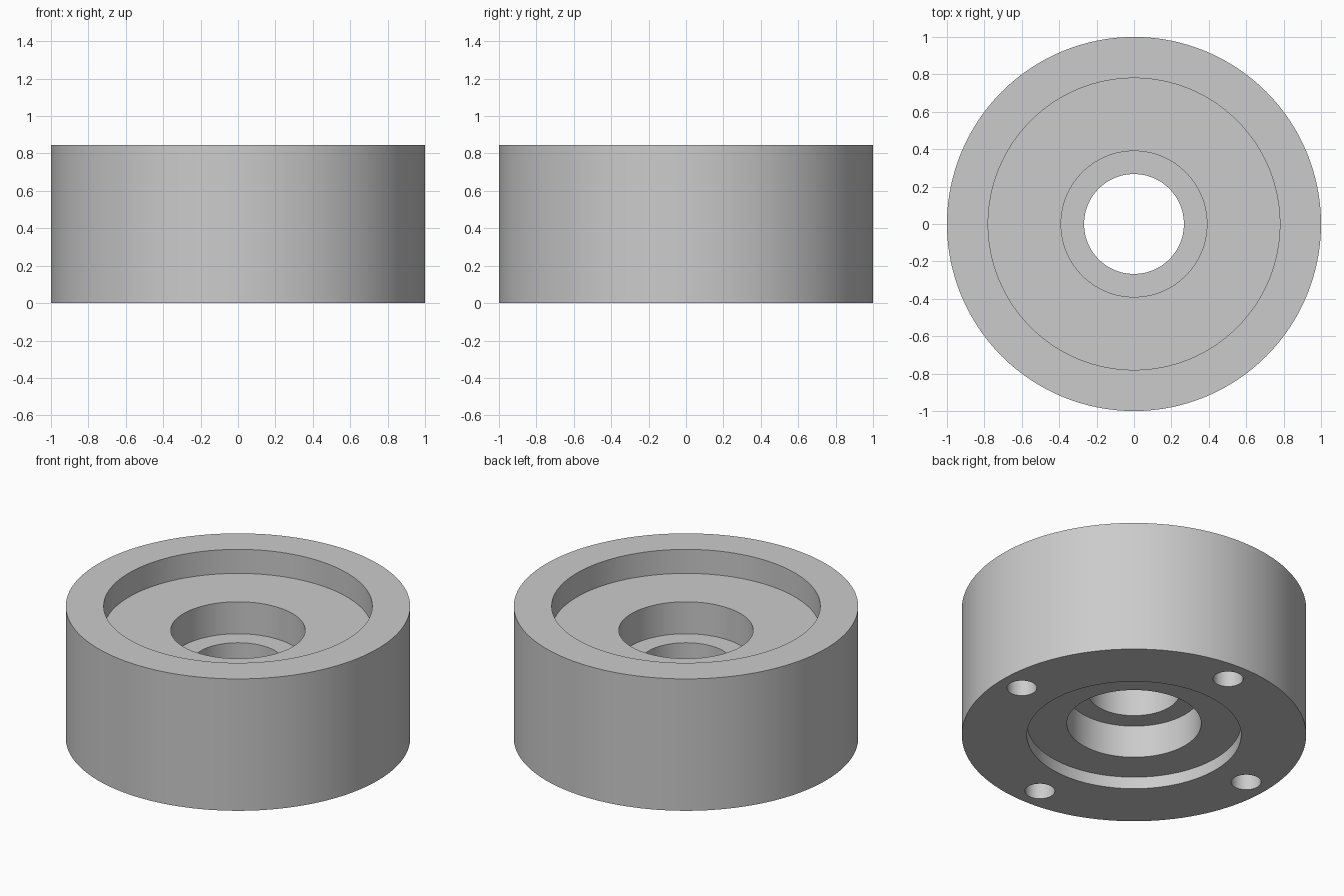
import bpy
import bmesh
import math

SEGMENTS = 128
BOLT_CIRCLE, BOLT_RADIUS, BOLT_DEPTH = 0.85, 0.087, 0.4

if "Cube" in bpy.data.objects:
    bpy.data.objects.remove(bpy.data.objects["Cube"])

grey = bpy.data.materials.new("machined_grey")
grey.use_nodes = True
colour = (0.6, 0.6, 0.6, 1)
grey.diffuse_color = colour
grey.node_tree.nodes["Principled BSDF"].inputs["Base Color"].default_value = colour


def add_object(name, bm):
    mesh = bpy.data.meshes.new(name)
    bm.to_mesh(mesh)
    bm.free()
    mesh.materials.append(grey)
    obj = bpy.data.objects.new(name, mesh)
    bpy.context.collection.objects.link(obj)
    return obj


def lathe(name, profile):
    """Revolve a closed (radius, height) profile around z."""
    bm = bmesh.new()
    verts = [bm.verts.new((r, 0, z)) for r, z in profile]
    edges = [bm.edges.new((v, verts[(i + 1) % len(verts)]))
             for i, v in enumerate(verts)]
    bmesh.ops.spin(bm, geom=verts + edges, cent=(0, 0, 0), axis=(0, 0, 1),
                   angle=math.tau, steps=SEGMENTS)
    bmesh.ops.remove_doubles(bm, verts=bm.verts, dist=1e-4)
    bmesh.ops.recalc_face_normals(bm, faces=bm.faces)
    return add_object(name, bm)


# Hub body: top recess, upper bore, centre web, lower bore, bottom recess
hub = lathe("hub_body", [
    (1.0, 0.0), (1.0, 0.845),
    (0.78, 0.845), (0.78, 0.691),
    (0.39, 0.691), (0.39, 0.486),
    (0.267, 0.486), (0.267, 0.285),
    (0.39, 0.285), (0.39, 0.077),
    (0.622, 0.077), (0.622, 0.0),
])

# Four blind bolt holes in the underside
bm = bmesh.new()
for i in range(4):
    angle = i * math.pi / 2
    new = bmesh.ops.create_cone(bm, cap_ends=True, segments=48, radius1=BOLT_RADIUS,
                                radius2=BOLT_RADIUS, depth=2 * BOLT_DEPTH)
    bmesh.ops.translate(bm, verts=new["verts"],
                        vec=(BOLT_CIRCLE * math.cos(angle), BOLT_CIRCLE * math.sin(angle), 0))
cutter = add_object("bolt_hole_cutter", bm)
cutter.hide_render = True

bolt_holes = hub.modifiers.new("bolt_holes", "BOOLEAN")
bolt_holes.operation = "DIFFERENCE"
bolt_holes.solver = "EXACT"
bolt_holes.object = cutter

bpy.ops.object.select_all(action="DESELECT")
hub.select_set(True)
bpy.context.view_layer.objects.active = hub
bpy.ops.object.modifier_apply(modifier=bolt_holes.name)
bpy.data.objects.remove(cutter)
bpy.ops.object.shade_smooth_by_angle(angle=math.radians(30))
